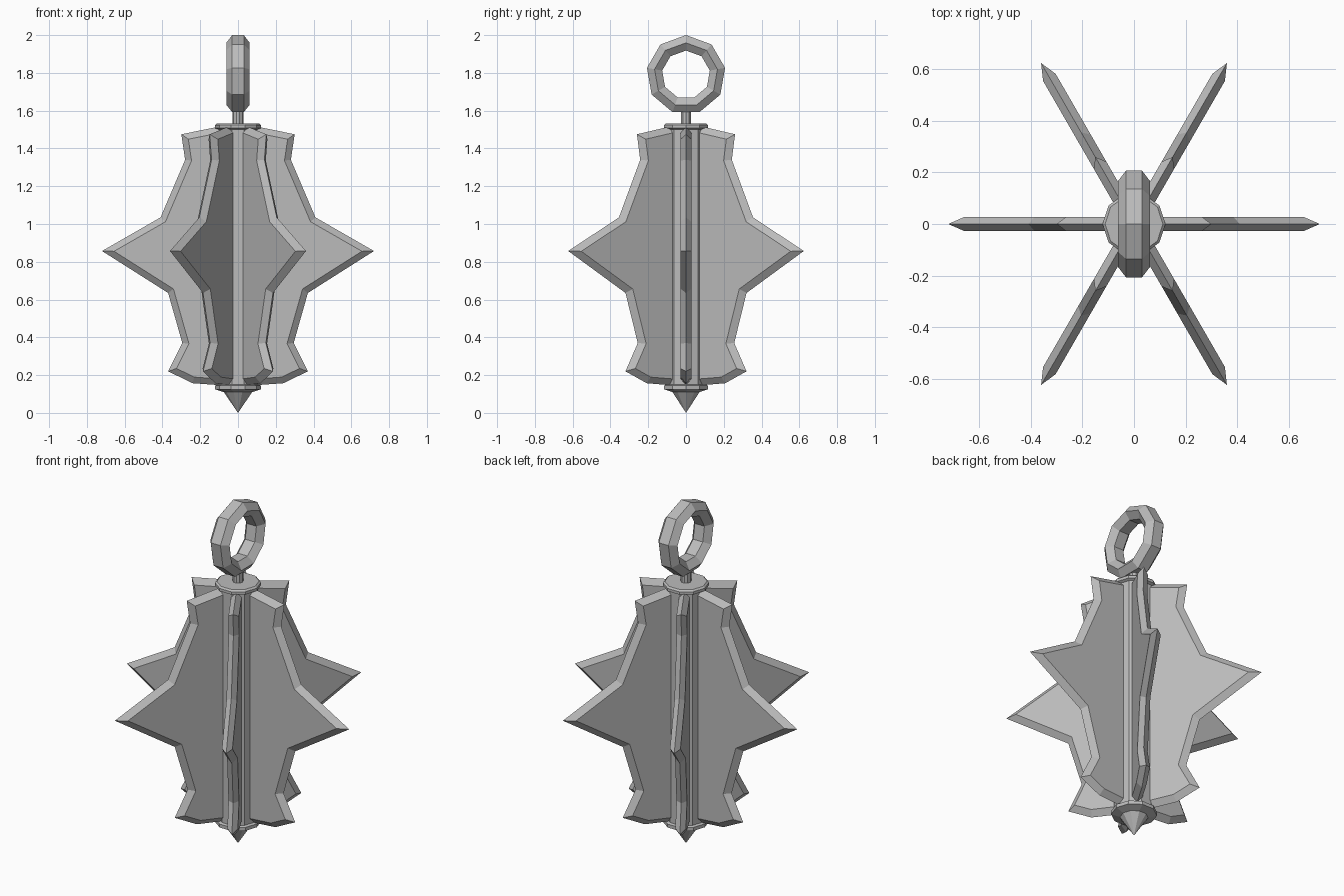
import bpy, bmesh
from math import sin, cos, pi
from mathutils import Vector, Matrix

cube = bpy.data.objects.get("Cube")
if cube:
    bpy.data.objects.remove(cube)

steel = bpy.data.materials.new("steel_grey")
steel.use_nodes = True
colour = (0.5, 0.5, 0.5, 1)
steel.diffuse_color = colour
steel.node_tree.nodes["Principled BSDF"].inputs["Base Color"].default_value = colour


def finish(name, bm):
    bmesh.ops.recalc_face_normals(bm, faces=bm.faces)
    mesh = bpy.data.meshes.new(name)
    bm.to_mesh(mesh)
    bm.free()
    mesh.materials.append(steel)
    obj = bpy.data.objects.new(name, mesh)
    bpy.context.collection.objects.link(obj)
    return obj


def bridge(bm, a, b):
    n = len(a)
    for i in range(n):
        bm.faces.new((a[i], a[(i + 1) % n], b[(i + 1) % n], b[i]))


def lathe(name, profile, sides=10):
    """Turn (radius, height) pairs around z, with closed ends."""
    bm = bmesh.new()
    rings = [[bm.verts.new((r * cos(2 * pi * i / sides), r * sin(2 * pi * i / sides), z))
              for i in range(sides)] for r, z in profile]
    for a, b in zip(rings, rings[1:]):
        bridge(bm, a, b)
    bm.faces.new(rings[0])
    bm.faces.new(rings[-1])
    bmesh.ops.remove_doubles(bm, verts=bm.verts, dist=0.0005)
    return finish(name, bm)


def inset_path(path, d):
    """Offset an open path to its right, with mitred corners."""
    result = []
    for i, p in enumerate(path):
        dirs = [(path[j + 1] - path[j]).normalized()
                for j in (i - 1, i) if 0 <= j < len(path) - 1]
        normals = [Vector((t.y, -t.x)) for t in dirs]
        m = sum(normals, Vector((0, 0))).normalized()
        result.append(p + m * d / m.dot(normals[0]))
    return result


# Turned core: spike, lower collar, column, cap and stem
lathe("bottom_spike", [(0.0001, 0), (0.075, 0.11), (0.075, 0.14)])
lathe("lower_collar", [(0.075, 0.11), (0.122, 0.125), (0.122, 0.145), (0.105, 0.15)])
lathe("column", [(0.106, 0.14), (0.106, 1.515)])
lathe("top_cap", [(0.106, 1.5), (0.122, 1.507), (0.122, 1.523), (0.112, 1.532)])
lathe("ring_stem", [(0.028, 1.52), (0.028, 1.61)])

# Six pointed blades with edges ground to a central ridge
edge = [Vector(p) for p in (
    (0.03, 1.53), (0.30, 1.475), (0.28, 1.34), (0.41, 1.035), (0.72, 0.857),
    (0.37, 0.635), (0.295, 0.37), (0.37, 0.22), (0.24, 0.157), (0.03, 0.142))]
inner = inset_path(edge, 0.033)
for k in range(6):
    bm = bmesh.new()
    rim = [bm.verts.new((p.x, 0, p.y)) for p in edge]
    for side in (-0.028, 0.028):
        flat = [bm.verts.new((p.x, side, p.y)) for p in inner]
        bm.faces.new(flat)
        for i in range(len(rim) - 1):
            bm.faces.new((rim[i], rim[i + 1], flat[i + 1], flat[i]))
    bm.transform(Matrix.Rotation(k * pi / 3, 4, "Z"))
    finish(f"blade_{k + 1}", bm)

# Nine-segment hanging ring with a six-sided section
bm = bmesh.new()
loops = []
for i in range(9):
    a = 2 * pi * i / 9
    loop = []
    for j in range(6):
        b = 2 * pi * j / 6
        r = 0.169 + 0.041 * sin(b) / sin(pi / 3)
        loop.append(bm.verts.new((0.062 * cos(b), r * sin(a), 1.79 + r * cos(a))))
    loops.append(loop)
for i in range(9):
    bridge(bm, loops[i], loops[(i + 1) % 9])
finish("hanging_ring", bm)
